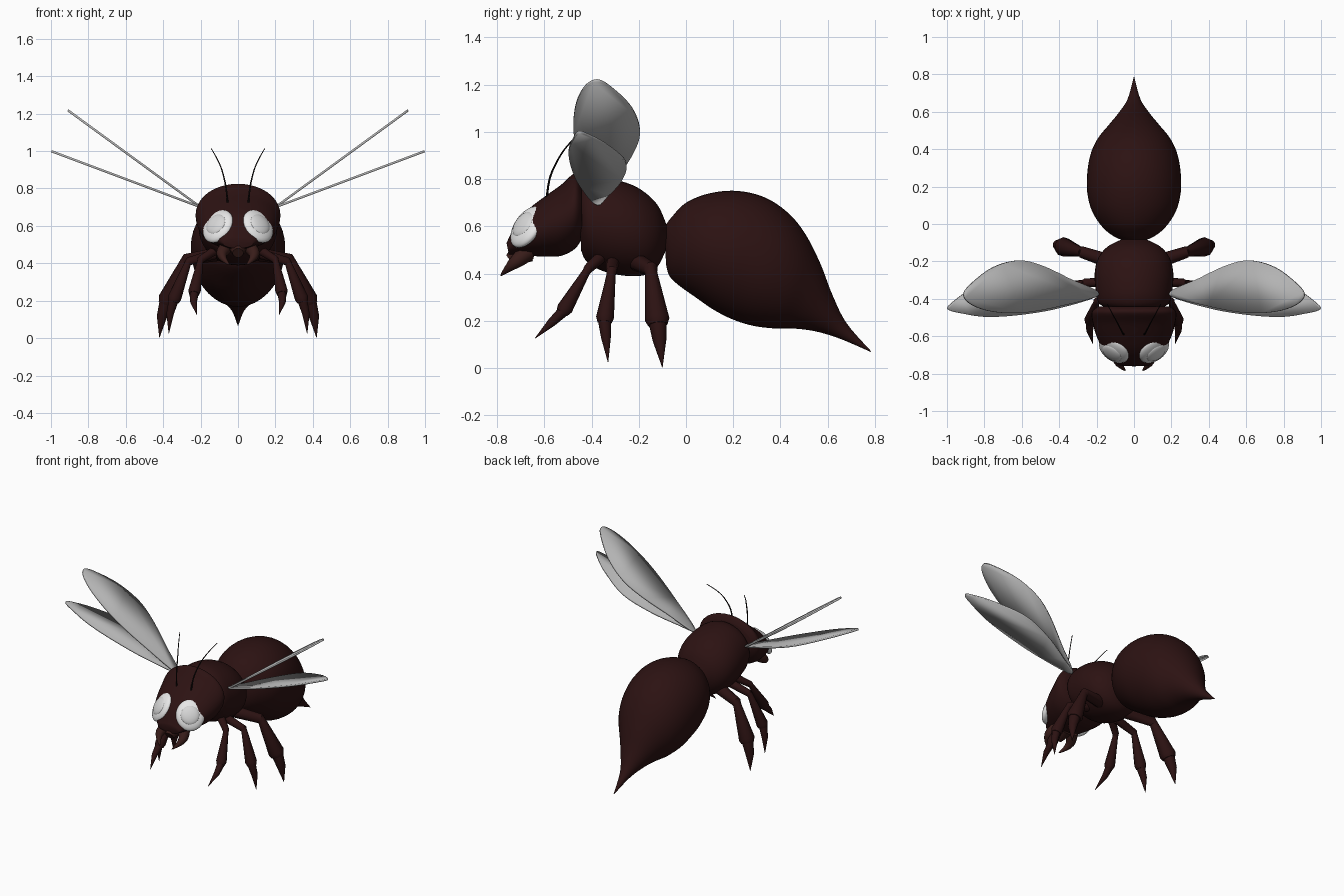
import bpy, bmesh, math
from mathutils import Vector

cube = bpy.data.objects.get("Cube")
if cube:
    bpy.data.objects.remove(cube, do_unlink=True)


def material(name, rgb, rough=0.6):
    m = bpy.data.materials.new(name)
    m.use_nodes = True
    m.diffuse_color = (*rgb, 1)
    m.roughness = rough
    bsdf = next(n for n in m.node_tree.nodes if n.type == 'BSDF_PRINCIPLED')
    bsdf.inputs["Base Color"].default_value = (*rgb, 1)
    bsdf.inputs["Roughness"].default_value = rough
    return m


SHELL = material("dark maroon shell", (0.025, 0.006, 0.006))
JAW = material("red brown jaw", (0.04, 0.012, 0.01))
BLACK = material("black feeler", (0.006, 0.004, 0.004))
WING = material("grey wing", (0.45, 0.45, 0.45))
EYE = material("pale eye", (0.8, 0.8, 0.8))
PUPIL = material("light grey eye disc", (0.68, 0.68, 0.68))


def spline(points, steps, closed=False):
    """Smooth curve through tuples of any length."""
    pts = [Vector(p) for p in points]
    n = len(pts)
    pick = (lambda i: pts[i % n]) if closed else (lambda i: pts[max(0, min(n - 1, i))])
    out = []
    for i in range(n if closed else n - 1):
        a, b, c, d = (pick(i + k) for k in (-1, 0, 1, 2))
        for s in range(steps):
            t = s / steps
            out.append(b + (c - a) * (t / 2)
                       + (a * 2 - b * 5 + c * 4 - d) * (t * t / 2)
                       + (b * 3 - a - c * 3 + d) * (t ** 3 / 2))
    return out if closed else out + [pts[-1]]


def finish(bm, name, mat, mirrored=False, angle=40):
    bmesh.ops.remove_doubles(bm, verts=bm.verts, dist=1e-5)
    bmesh.ops.recalc_face_normals(bm, faces=bm.faces)
    mesh = bpy.data.meshes.new(name)
    bm.to_mesh(mesh)
    bm.free()
    mesh.materials.append(mat)
    ob = bpy.data.objects.new(name, mesh)
    bpy.context.collection.objects.link(ob)
    if mirrored:
        ob.modifiers.new("Mirror", 'MIRROR')
    bpy.ops.object.select_all(action='DESELECT')
    ob.select_set(True)
    bpy.context.view_layer.objects.active = ob
    bpy.ops.object.shade_smooth_by_angle(angle=math.radians(angle))
    return ob


def loft(bm, rings, sides):
    """Skin elliptical rings given as (centre, half axis, half axis)."""
    loops = []
    for c, u, v in rings:
        loops.append([bm.verts.new(c + u * math.cos(a) + v * math.sin(a))
                      for a in (math.tau * k / sides for k in range(sides))])
    for a, b in zip(loops, loops[1:]):
        for k in range(sides):
            j = (k + 1) % sides
            bm.faces.new((a[k], a[j], b[j], b[k]))
    bm.faces.new(loops[0])
    bm.faces.new(loops[-1])


def body(name, sections, sides=40):
    """Sections: top y, top z, bottom y, bottom z, half width."""
    rings = []
    for ty, tz, by, bz, w in spline(sections, 5):
        top, bot = Vector((0, ty, tz)), Vector((0, by, bz))
        rings.append(((top + bot) / 2, Vector((max(w, 0.001), 0, 0)), (top - bot) / 2))
    bm = bmesh.new()
    loft(bm, rings, sides)
    return finish(bm, name, SHELL)


def tube(bm, points, radii, sides=10):
    pts = [Vector(p) for p in points]
    rings = []
    for i, p in enumerate(pts):
        d = (pts[min(i + 1, len(pts) - 1)] - pts[max(i - 1, 0)]).normalized()
        u = d.cross(Vector((0.3, 1, 0.2))).normalized()
        rings.append((p, u * radii[i], d.cross(u) * radii[i]))
    loft(bm, rings, sides)


# Three body sections
body("abdomen", [
    (-.09, .60, -.085, .44, .06), (-.06, .64, -.07, .39, .11), (0, .70, -.03, .35, .17),
    (.10, .74, .04, .30, .225), (.22, .75, .12, .245, .25), (.34, .72, .20, .205, .25),
    (.44, .65, .28, .18, .235), (.51, .56, .37, .168, .20), (.57, .44, .46, .167, .14),
    (.62, .31, .55, .155, .085), (.68, .19, .65, .125, .035), (.785, .07, .783, .068, .002)])
body("thorax", [
    (-.45, .77, -.445, .50, .15), (-.42, .795, -.42, .45, .19), (-.36, .805, -.35, .41, .205),
    (-.27, .79, -.25, .39, .21), (-.19, .755, -.17, .395, .19), (-.12, .69, -.12, .43, .14),
    (-.08, .60, -.08, .51, .06)])
body("head", [
    (-.44, .79, -.44, .55, .19), (-.47, .825, -.47, .505, .225), (-.53, .775, -.53, .475, .22),
    (-.60, .725, -.60, .472, .20), (-.67, .67, -.66, .475, .168), (-.72, .61, -.71, .475, .125),
    (-.76, .53, -.75, .48, .08)])


# Eyes: flattened domes, each with a shallow raised disc
def eye(name, centre, size, mat):
    bm = bmesh.new()
    bmesh.ops.create_uvsphere(bm, u_segments=28, v_segments=16, radius=1)
    bmesh.ops.scale(bm, vec=size, verts=bm.verts)
    turn = Vector((0.5, -0.68, 0.5)).to_track_quat('Z', 'Y').to_matrix()
    bmesh.ops.rotate(bm, matrix=turn, verts=bm.verts)
    bmesh.ops.translate(bm, vec=centre, verts=bm.verts)
    finish(bm, name, mat, True)


eye("eyes", (.107, -.672, .597), (.09, .1, .035), EYE)
eye("eye_discs", (.117, -.688, .607), (.06, .062, .022), PUPIL)

# Curved jaws
bm = bmesh.new()
jaw = spline([(.06, -.67, .49), (.085, -.715, .455), (.078, -.75, .425), (.045, -.785, .39)], 4)
tube(bm, jaw, [.036 * (1 - (i / (len(jaw) - 1)) ** 1.6) + .001 for i in range(len(jaw))])
finish(bm, "jaws", JAW, True)
bm = bmesh.new()
tube(bm, [(0, -.68, .50), (0, -.745, .455)], [.06, .03])
finish(bm, "mouth", JAW)

# Feelers
bm = bmesh.new()
feeler = spline([(.055, -.59, .72), (.065, -.575, .81), (.085, -.535, .895),
                 (.11, -.49, .955), (.142, -.43, 1.012)], 5)
tube(bm, feeler, [.005 - .003 * i / len(feeler) for i in range(len(feeler))], 8)
finish(bm, "antennae", BLACK, True)

# Legs: thigh, flared shin and pointed foot
legs = {
    "front_legs": ((.12, -.36, .47), (.20, -.415, .42), (.235, -.52, .24), (.22, -.64, .125), .034),
    "middle_legs": ((.12, -.31, .45), (.265, -.315, .41), (.345, -.345, .20), (.37, -.33, .025), .038),
    "hind_legs": ((.10, -.21, .45), (.28, -.15, .42), (.385, -.12, .19), (.42, -.10, .003), .052),
}
for name, (hip, knee, ankle, tip, r) in legs.items():
    hip, knee, ankle, tip = map(Vector, (hip, knee, ankle, tip))
    bm = bmesh.new()
    tube(bm, [hip, knee, knee.lerp(ankle, .12)], [r * .75, r * .6, r * .45])
    tube(bm, [knee.lerp(ankle, -.04), knee.lerp(ankle, .15), knee.lerp(ankle, .93), ankle.lerp(tip, .04)],
         [r * .45, r * .55, r, r * .8])
    bulge = ankle.lerp(tip, .4) + Vector((.008, 0, 0))
    tube(bm, [ankle, bulge, tip], [r * .72, r * .55, .001])
    finish(bm, name, SHELL, True)


# Wings: flat outlines (x, y) raised on a slope, then thickened
def wing(name, outline, slope):
    bm = bmesh.new()
    bm.faces.new([bm.verts.new((x, y, .70 + (x - .2) * slope))
                  for x, y in spline(outline, 6, True)])
    ob = finish(bm, name, WING, True)
    solid = ob.modifiers.new("Thickness", 'SOLIDIFY')
    solid.thickness, solid.offset = .012, 0


wing("upper_wings", [
    (.19, -.375), (.40, -.44), (.60, -.475), (.76, -.468), (.87, -.43), (.91, -.375),
    (.86, -.31), (.75, -.23), (.62, -.195), (.50, -.22), (.35, -.29)], .73)
wing("lower_wings", [
    (.19, -.38), (.40, -.45), (.60, -.485), (.78, -.497), (.91, -.48), (.995, -.455),
    (.96, -.41), (.85, -.335), (.66, -.255), (.47, -.27), (.30, -.325)], .375)
